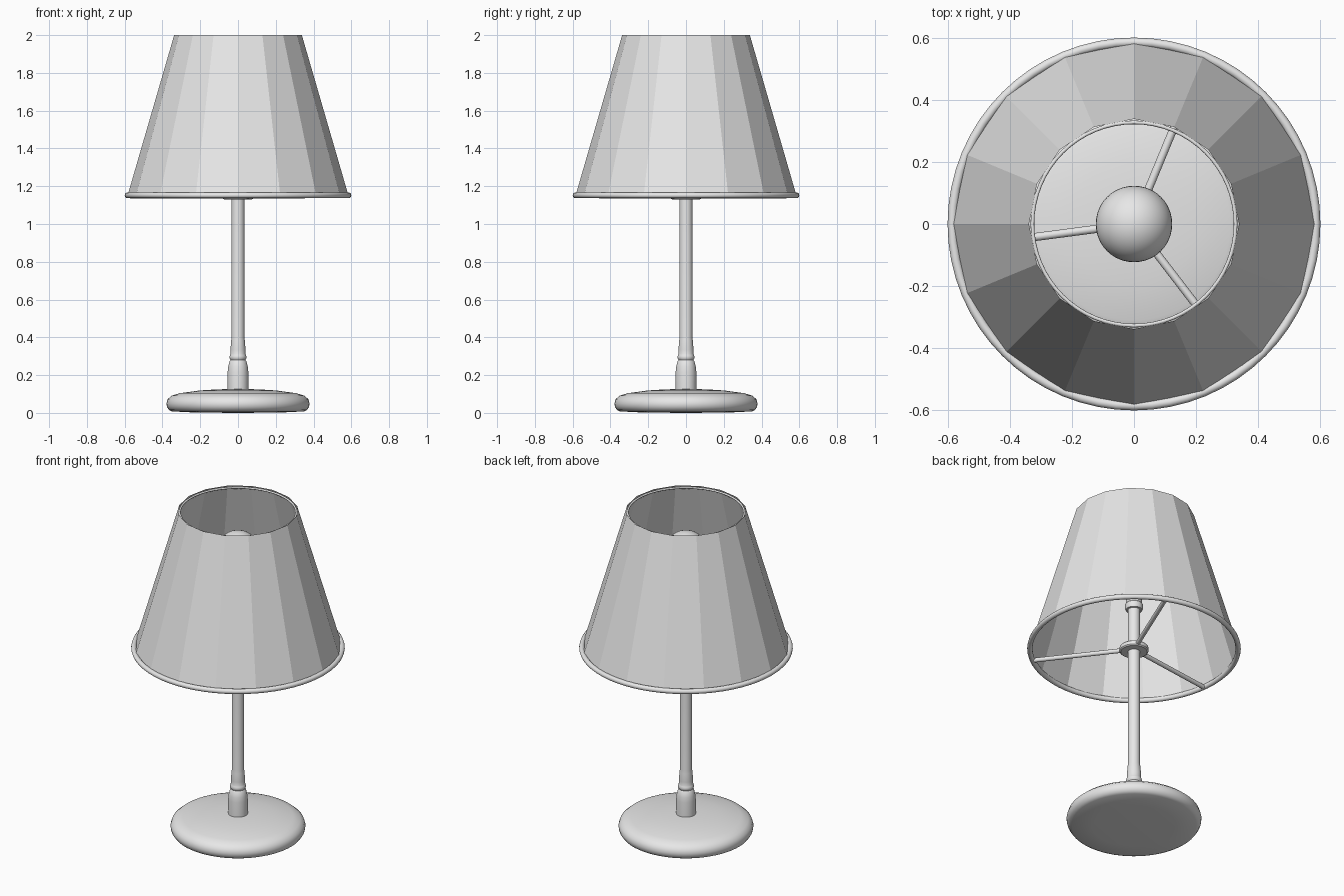
import bpy, bmesh
from math import sin, cos, pi, radians
from mathutils import Vector

old = bpy.data.objects.get("Cube")
if old:
    bpy.data.objects.remove(old, do_unlink=True)

grey = bpy.data.materials.new("light_grey")
grey.use_nodes = True
grey.diffuse_color = (0.8, 0.8, 0.8, 1)
grey.node_tree.nodes["Principled BSDF"].inputs["Base Color"].default_value = (0.8, 0.8, 0.8, 1)


def finish(obj, name, smooth=True):
    obj.name = obj.data.name = name
    obj.data.materials.clear()
    obj.data.materials.append(grey)
    if smooth:
        bpy.ops.object.select_all(action='DESELECT')
        obj.select_set(True)
        bpy.context.view_layer.objects.active = obj
        bpy.ops.object.shade_smooth_by_angle(angle=radians(35))
    return obj


def lathe(name, profile, sides=48, smooth=True):
    """Spin a list of (radius, height) points around z."""
    bm = bmesh.new()
    verts = [bm.verts.new((r, 0, z)) for r, z in profile]
    edges = [bm.edges.new(pair) for pair in zip(verts, verts[1:])]
    bmesh.ops.spin(bm, geom=verts + edges, cent=(0, 0, 0), axis=(0, 0, 1),
                   angle=2 * pi, steps=sides, use_merge=True)
    bmesh.ops.remove_doubles(bm, verts=bm.verts, dist=1e-5)
    bmesh.ops.recalc_face_normals(bm, faces=bm.faces)
    mesh = bpy.data.meshes.new(name)
    bm.to_mesh(mesh)
    bm.free()
    obj = bpy.data.objects.new(name, mesh)
    bpy.context.collection.objects.link(obj)
    return finish(obj, name, smooth)


def ring(name, radius, thickness, z):
    bpy.ops.mesh.primitive_torus_add(major_radius=radius, minor_radius=thickness,
                                     major_segments=64, minor_segments=12, location=(0, 0, z))
    return finish(bpy.context.object, name)


def rod(name, start, end, radius):
    start, end = Vector(start), Vector(end)
    axis = end - start
    bpy.ops.mesh.primitive_cylinder_add(vertices=16, radius=radius, depth=axis.length,
                                        location=(start + end) / 2)
    obj = bpy.context.object
    obj.rotation_euler = axis.to_track_quat('Z', 'Y').to_euler()
    return finish(obj, name)


# Rounded foot
lathe("base", [(0, 0), (0.23, 0.002), (0.35, 0.008), (0.366, 0.016), (0.376, 0.032),
               (0.379, 0.05), (0.372, 0.073), (0.35, 0.092), (0.31, 0.104),
               (0.2, 0.119), (0.1, 0.125), (0, 0.126)], 64)

# Turned column with a small bead
lathe("column", [(0.055, 0.11), (0.055, 0.215), (0.052, 0.245), (0.045, 0.272),
                 (0.039, 0.28), (0.044, 0.288), (0.045, 0.297), (0.042, 0.306),
                 (0.039, 0.312), (0.04, 0.335), (0.036, 0.385), (0.034, 0.4),
                 (0.034, 1.42)], 32)

# Lamp socket and bulb
lathe("socket", [(0, 1.4), (0.046, 1.4), (0.05, 1.41), (0.05, 1.435), (0.046, 1.44),
                 (0.046, 1.54), (0, 1.54)], 32)
bulb_z, bulb_r = 1.745, 0.123
globe = [(bulb_r * cos(a), bulb_z + bulb_r * sin(a))
         for a in (radians(-35 + 125 * i / 14) for i in range(15))]
lathe("bulb", [(0.042, 1.53), (0.046, 1.57), (0.062, 1.615), (0.083, 1.65)] + globe)

# Shade holder: collar and three spokes
lathe("shade_collar", [(0.03, 1.13), (0.074, 1.13), (0.081, 1.136), (0.081, 1.157),
                       (0.074, 1.163), (0.03, 1.163)], 32)
for i in range(3):
    a = radians(67.5 + 120 * i)
    rod(f"shade_spoke_{i + 1}", (0.06 * cos(a), 0.06 * sin(a), 1.148),
        (0.575 * cos(a), 0.575 * sin(a), 1.148), 0.013)

# Faceted open shade with round wire rims
lathe("shade", [(0.585, 1.15), (0.338, 2.0)], 16, smooth=False)
ring("shade_bottom_rim", 0.585, 0.015, 1.152)
ring("shade_top_rim", 0.327, 0.006, 1.99)
